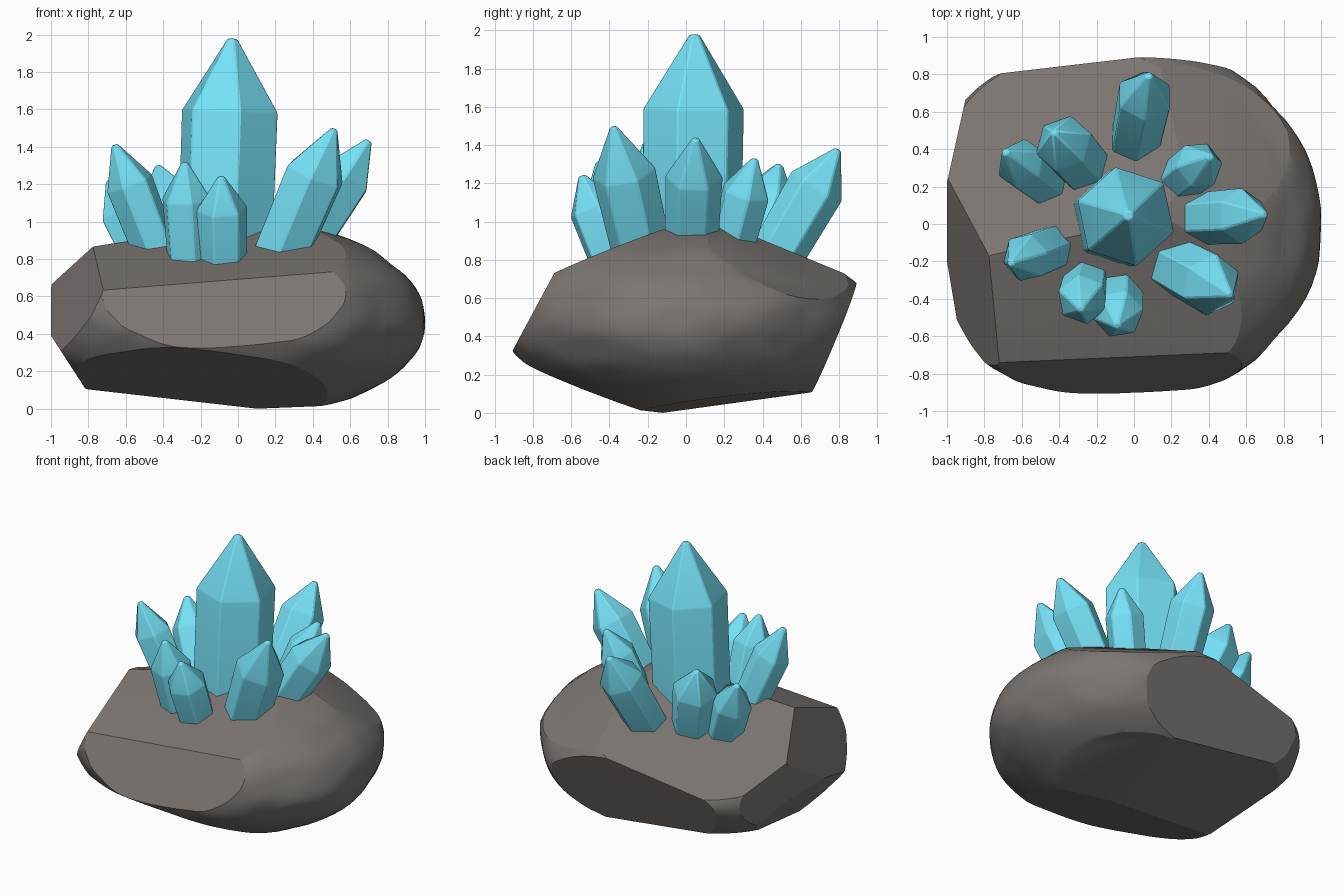
import bpy, bmesh, math
from mathutils import Vector, noise

if "Cube" in bpy.data.objects:
    bpy.data.objects.remove(bpy.data.objects["Cube"])


def material(name, rgb):
    m = bpy.data.materials.new(name)
    m.diffuse_color = (*rgb, 1)
    m.use_nodes = True
    m.node_tree.nodes["Principled BSDF"].inputs["Base Color"].default_value = m.diffuse_color
    return m


def finish(bm, name, mat, angle):
    bmesh.ops.recalc_face_normals(bm, faces=bm.faces)
    me = bpy.data.meshes.new(name)
    bm.to_mesh(me)
    bm.free()
    me.materials.append(mat)
    ob = bpy.data.objects.new(name, me)
    bpy.context.collection.objects.link(ob)
    bpy.ops.object.select_all(action='DESELECT')
    ob.select_set(True)
    bpy.context.view_layer.objects.active = ob
    bpy.ops.object.shade_smooth_by_angle(angle=math.radians(angle))
    return ob


stone = material("stone", (0.2, 0.18, 0.165))
crystal_blue = material("crystal_blue", (0.18, 0.76, 0.93))

# Rock: lumpy ellipsoid, longer and fuller to the left, chipped by flat planes
bm = bmesh.new()
bmesh.ops.create_icosphere(bm, subdivisions=5, radius=1)
for v in bm.verts:
    p = v.co.copy()
    k = 1 + 0.022 * noise.noise(p * 2.6) + 0.008 * noise.noise(p * 6)
    sx = 1.0 if p.x > 0 else 1.17
    sy = 0.95 + 0.1 * max(0, -p.x)
    v.co = (p.x * k * sx, p.y * k * sy, 0.48 + p.z * k * 0.53)

# (outward normal, offset) of each chipped face
chips = [
    ((0, -0.88, 0.475), 0.953),         # front
    ((-0.057, -0.38, 0.92), 0.906),     # top front
    ((-0.22, 0.33, 0.92), 0.912),       # top back left
    ((0.33, 0.42, 0.84), 1.007),        # top back right
    ((-0.867, -0.256, 0.425), 1.084),   # upper left
    ((-1, 0, 0), 1.0),                  # left
    ((-0.976, 0.217, 0), 1.024),        # back left
    ((-0.83, 0, -0.55), 0.615),         # lower left
    ((-0.03, 0.92, -0.39), 0.555),      # back
    ((-0.12, 0.15, -0.98), -0.04),      # underside back left
    ((0.08, 0.12, -0.98), -0.016),      # underside back right
    ((-0.08, -0.34, -0.94), 0.024),     # underside front
]
for n, d in chips:
    n = Vector(n)
    cut = bmesh.ops.bisect_plane(bm, geom=bm.verts[:] + bm.edges[:] + bm.faces[:],
                                 plane_co=n * (d / n.length_squared), plane_no=n,
                                 clear_outer=True)
    rim = [e for e in cut["geom_cut"] if isinstance(e, bmesh.types.BMEdge)]
    if rim:
        bmesh.ops.contextual_create(bm, geom=rim)
bmesh.ops.remove_doubles(bm, verts=bm.verts, dist=0.003)
low = min(v.co.z for v in bm.verts)
for v in bm.verts:
    v.co.z -= low * max(0, 1 - v.co.z / 0.4)
finish(bm, "rock", stone, 22)


# Crystal: six-sided shaft widening to a shoulder, then a blunt point
def crystal(name, base, tip, r, shoulder=0.62, foot=0.92, sink=0.16, turn=0, blunt=0.02):
    base, tip = Vector(base), Vector(tip)
    axis = tip - base
    u = Vector((1, 0, 0))
    u = (u - axis * (u.dot(axis) / axis.length_squared)).normalized()
    w = axis.normalized().cross(u)
    bm = bmesh.new()
    rings = []
    for t, rad in ((-sink / axis.length, r * foot), (shoulder, r), (1, blunt)):
        c = base + axis * t
        ring = []
        for i in range(6):
            a = math.radians(turn + 60 * i)
            ring.append(bm.verts.new(c + rad * (u * math.cos(a) + w * math.sin(a))))
        rings.append(ring)
    for lo, hi in zip(rings, rings[1:]):
        for i in range(6):
            j = (i + 1) % 6
            bm.faces.new((lo[i], lo[j], hi[j], hi[i]))
    bm.faces.new(rings[0][::-1])
    bm.faces.new(rings[-1])
    bmesh.ops.bevel(bm, geom=bm.edges[:], offset=0.007, segments=1, affect='EDGES',
                    clamp_overlap=True)
    finish(bm, name, crystal_blue, 20)


crystal("main_crystal", (-0.07, 0.03, 0.85), (-0.03, 0.045, 1.978), 0.27, shoulder=0.655,
        foot=0.98, turn=42, blunt=0.028)

# Ring of leaning side crystals: base, tip, radius, turn
side = [
    ((0.02, 0.50, 0.87), (0.08, 0.795, 1.377), 0.155, 30),
    ((-0.29, 0.33, 0.83), (-0.43, 0.49, 1.297), 0.16, 15),
    ((-0.465, 0.22, 0.75), (-0.69, 0.385, 1.22), 0.14, 20),
    ((-0.45, -0.13, 0.87), (-0.66, -0.21, 1.41), 0.133, 15),
    ((-0.255, -0.32, 0.81), (-0.285, -0.455, 1.315), 0.14, 40),
    ((-0.08, -0.375, 0.79), (-0.09, -0.545, 1.24), 0.14, 10),
    ((0.245, -0.235, 0.86), (0.515, -0.38, 1.495), 0.17, 20),
    ((0.37, 0.03, 0.91), (0.70, 0.05, 1.433), 0.152, 30),
    ((0.25, 0.24, 0.87), (0.41, 0.36, 1.327), 0.133, 10),
]
for i, (b, t, r, turn) in enumerate(side, 1):
    crystal(f"side_crystal_{i}", b, t, r, turn=turn)
